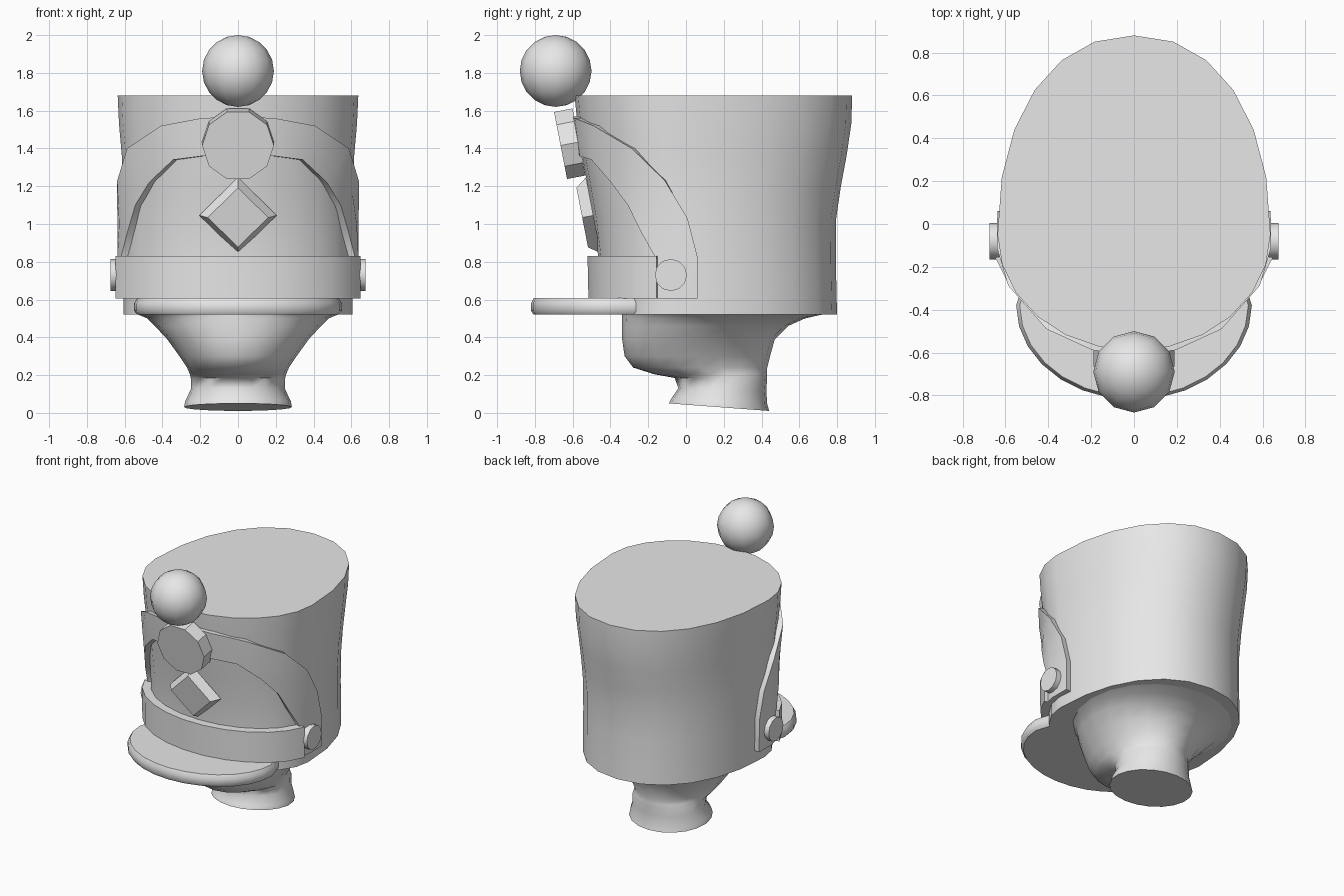
import bpy, bmesh, math
from math import sin, cos, radians, pi
from mathutils import Matrix

cube = bpy.data.objects.get("Cube")
if cube:
    bpy.data.objects.remove(cube, do_unlink=True)

grey = bpy.data.materials.new("plain grey")
grey.use_nodes = True
grey.diffuse_color = (0.8, 0.8, 0.8, 1)
grey.node_tree.nodes["Principled BSDF"].inputs["Base Color"].default_value = (0.8, 0.8, 0.8, 1)


def finish(name, bm, smooth=35):
    bmesh.ops.recalc_face_normals(bm, faces=bm.faces)
    mesh = bpy.data.meshes.new(name)
    bm.to_mesh(mesh)
    bm.free()
    mesh.materials.append(grey)
    ob = bpy.data.objects.new(name, mesh)
    bpy.context.collection.objects.link(ob)
    bpy.ops.object.select_all(action='DESELECT')
    ob.select_set(True)
    bpy.context.view_layer.objects.active = ob
    bpy.ops.object.shade_smooth_by_angle(angle=radians(smooth))
    return ob


def loft(rings, closed=True):
    """Skin rows of points; rows are closed loops, both end rows are capped."""
    bm = bmesh.new()
    rows = [[bm.verts.new(p) for p in ring] for ring in rings]
    n = len(rows[0])
    for a, b in zip(rows, rows[1:]):
        for i in range(n):
            j = (i + 1) % n
            bm.faces.new((a[i], a[j], b[j], b[i]))
    bm.faces.new(rows[0])
    bm.faces.new(rows[-1])
    return bm


def spow(v, e):
    return math.copysign(abs(v) ** e, v)


def egg(a, front, back, width, mid, e=1.0):
    """Point on an egg outline; angle 0 is the front."""
    c = cos(a)
    reach = (mid - front) if c > 0 else (back - mid)
    k = 1.0 if c > 0 else e
    return width * spow(sin(a), k), mid - reach * spow(c, k)


# Hat profile: height, front y, back y, half width
HAT = [(0.52, -0.46, 0.80, 0.605), (0.62, -0.46, 0.797, 0.605),
       (0.83, -0.465, 0.793, 0.605), (1.03, -0.49, 0.795, 0.605),
       (1.20, -0.52, 0.82, 0.608), (1.36, -0.55, 0.85, 0.615),
       (1.53, -0.575, 0.875, 0.63), (1.68, -0.59, 0.88, 0.637)]


def hat_point(deg, z, off=0.0):
    """Point on the hat wall, pushed outward by off."""
    for lo, hi in zip(HAT, HAT[1:]):
        if z <= hi[0] + 1e-6:
            break
    t = (z - lo[0]) / (hi[0] - lo[0])
    f, b, w = (p + (q - p) * t for p, q in zip(lo[1:], hi[1:]))
    x, y = egg(radians(deg), f - off, b + off, w + off, -0.05, 0.92)
    return x, y, z


finish("hat_body", loft([[hat_point(i * 15, s[0]) for i in range(24)] for s in HAT]), 45)

# Head and neck: height, front y, back y, half width
HEAD = [(0.045, -0.09, 0.44, 0.285), (0.07, -0.08, 0.43, 0.28),
        (0.13, -0.04, 0.425, 0.25), (0.185, -0.06, 0.43, 0.25),
        (0.205, -0.17, 0.43, 0.255), (0.24, -0.28, 0.43, 0.27),
        (0.30, -0.325, 0.445, 0.31), (0.39, -0.338, 0.47, 0.375),
        (0.46, -0.34, 0.54, 0.44), (0.50, -0.34, 0.63, 0.48),
        (0.525, -0.34, 0.74, 0.54)]
rings = []
for i, (z, f, b, w) in enumerate(HEAD):
    tilt = -0.075 * max(0, 1 - i / 3)
    ring = [egg(radians(k * 18), f, b, w, (f + b) / 2) for k in range(20)]
    rings.append([(x, y, z + tilt * (y + 0.02)) for x, y in ring])
finish("head_and_neck", loft(rings), 60)


def strip(name, pairs, off):
    """Raised strip over the hat between two edge paths of (angle, height)."""
    rings = []
    for (a0, z0), (a1, z1) in pairs:
        am, zm = (a0 + a1) / 2, (z0 + z1) / 2
        rings.append([hat_point(a0, z0, -0.02), hat_point(a0, z0, off), hat_point(am, zm, off),
                      hat_point(a1, z1, off), hat_point(a1, z1, -0.02), hat_point(am, zm, -0.02)])
    return finish(name, loft(rings))


# Chin strap looped up over the front
half = [((96, .605), (75, .605)), ((96, .83), (75, .83)), ((93, 1.03), (66, .96)),
        ((83, 1.23), (58, 1.1)), ((64, 1.4), (47, 1.22)), ((38, 1.52), (32, 1.34)),
        ((17, 1.56), (17, 1.36)), ((0, 1.57), (0, 1.36))]
mirrored = [tuple((-a, z) for a, z in p) for p in reversed(half[:-1])]
strip("looped_strap", half + mirrored, 0.035)

# Front band above the visor
strip("front_band", [((a, 0.83), (a, 0.605)) for a in range(-77, 78, 14)], 0.06)

# Visor: half-round slab with a softened rim
outline = [(0.55 * cos(t), -0.38 + 0.44 * sin(t)) for t in [-pi * i / 14 for i in range(15)]]
outline += [(-0.5, -0.22), (0.5, -0.22)]
visor_rings = []
for z, s in ((0.52, 0.97), (0.54, 1.0), (0.58, 1.0), (0.607, 0.97)):
    visor_rings.append([(x * s, -0.38 + (y + 0.38) * s, z) for x, y in outline])
finish("visor", loft(visor_rings), 50)


def cone(name, place, r1, r2, depth, sides):
    bm = bmesh.new()
    bmesh.ops.create_cone(bm, cap_ends=True, segments=sides, radius1=r1, radius2=r2,
                          depth=depth, matrix=place)
    return finish(name, bm)


# Side buttons
for name, s in (("left_button", 1), ("right_button", -1)):
    cone(name, Matrix.Translation((s * 0.635, -0.08, 0.73)) @ Matrix.Rotation(s * pi / 2, 4, 'Y'),
         0.085, 0.085, 0.08, 12)

# Plume holder disc and diamond badge, both leaning with the hat front
lean = Matrix.Rotation(radians(101), 4, 'X')
cone("plume_disc", Matrix.Translation((0, -0.615, 1.425)) @ lean @ Matrix.Rotation(pi / 10, 4, 'Z'),
     0.19, 0.19, 0.10, 10)
cone("diamond_badge", Matrix.Translation((0, -0.52, 1.04)) @ lean, 0.205, 0.16, 0.06, 4)

# Round plume
bm = bmesh.new()
bmesh.ops.create_uvsphere(bm, u_segments=12, v_segments=10, radius=0.19,
                          matrix=Matrix.Translation((0, -0.69, 1.81)))
finish("pompom", bm, 60)
